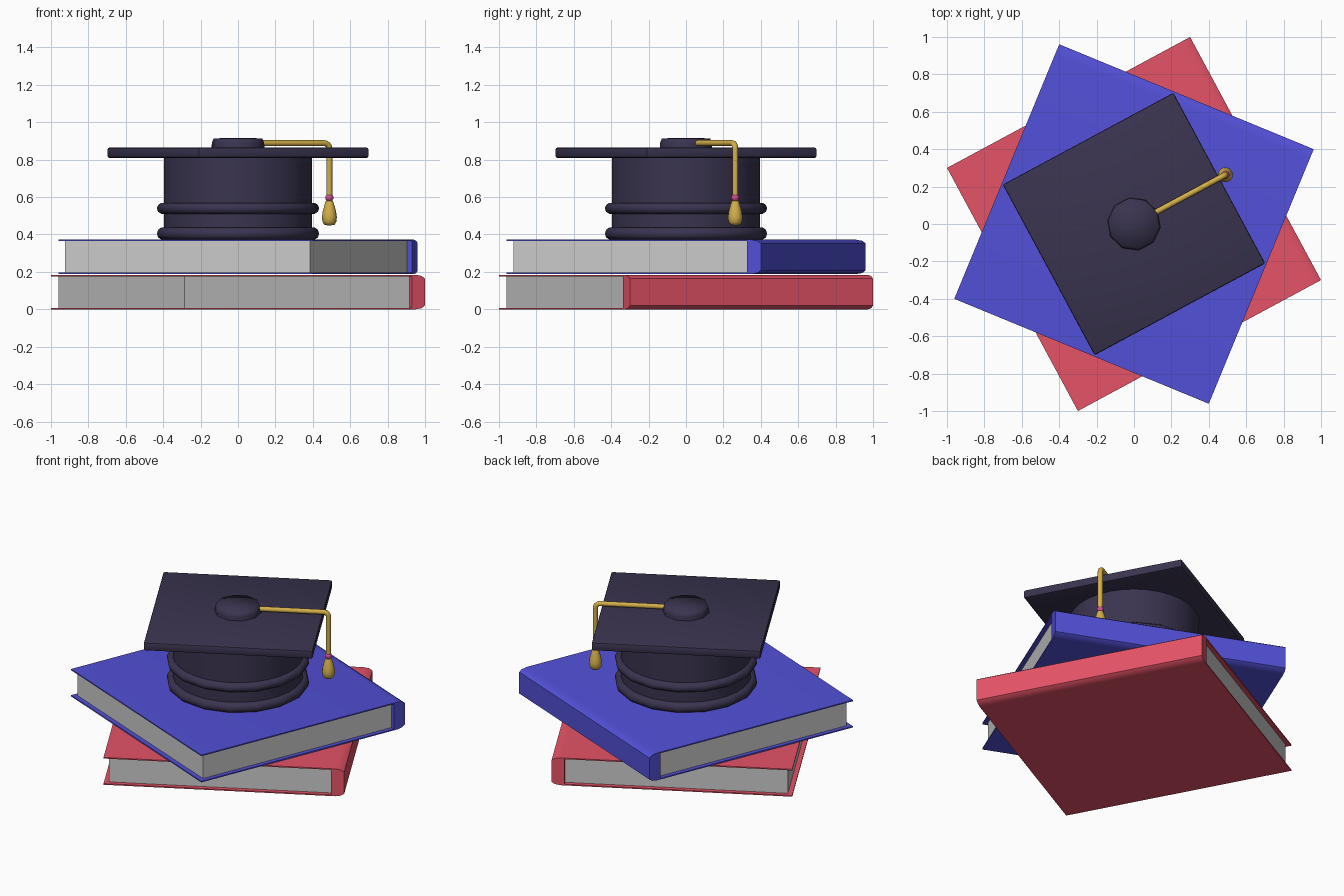
import bpy, bmesh, math
from mathutils import Matrix, Vector

if "Cube" in bpy.data.objects:
    bpy.data.objects.remove(bpy.data.objects["Cube"])

TURN = math.radians(28.3)


def material(name, rgb):
    m = bpy.data.materials.new(name)
    m.diffuse_color = (*rgb, 1)
    m.use_nodes = True
    m.node_tree.nodes["Principled BSDF"].inputs["Base Color"].default_value = m.diffuse_color
    return m


RED = material("red_cover", (0.78, 0.085, 0.135))
BLUE = material("blue_cover", (0.085, 0.08, 0.68))
DARK = material("cap_cloth", (0.042, 0.034, 0.078))
GOLD = material("gold_cord", (0.65, 0.43, 0.07))
PINK = material("pink_bead", (0.68, 0.08, 0.30))


def finish(bm, name, mat=None, angle=40, turn=TURN):
    """Turn the bmesh about z and make it a shaded object."""
    bm.transform(Matrix.Rotation(turn, 4, 'Z'))
    bmesh.ops.recalc_face_normals(bm, faces=bm.faces)
    me = bpy.data.meshes.new(name)
    bm.to_mesh(me)
    bm.free()
    ob = bpy.data.objects.new(name, me)
    bpy.context.collection.objects.link(ob)
    if mat:
        me.materials.append(mat)
    bpy.ops.object.select_all(action='DESELECT')
    bpy.context.view_layer.objects.active = ob
    ob.select_set(True)
    bpy.ops.object.shade_smooth_by_angle(angle=math.radians(angle))
    return ob


def box(x0, x1, y, z0, z1):
    bm = bmesh.new()
    bmesh.ops.create_cube(bm, size=1, matrix=Matrix.LocRotScale(
        Vector(((x0 + x1) / 2, 0, (z0 + z1) / 2)), None, (x1 - x0, 2 * y, z1 - z0)))
    return bm


def lathe(profile, sides, x=0):
    """Spin (radius, z) points around a vertical axis at x; radius 0 gives a pole."""
    bm = bmesh.new()
    vs = [bm.verts.new((x + r, 0, z)) for r, z in profile]
    edges = [bm.edges.new(p) for p in zip(vs, vs[1:])]
    bmesh.ops.spin(bm, geom=vs + edges, cent=(x, 0, 0), axis=(0, 0, 1),
                   angle=2 * math.pi, steps=sides, use_merge=True)
    bmesh.ops.remove_doubles(bm, verts=bm.verts, dist=1e-5)
    return bm


def book(name, mat, z, h, half, turn):
    t = 0.008
    # C-shaped cover with a rounded spine, extruded along the spine
    profile = [(-half, 0), (half - .055, 0), (half - .02, .006), (half, .02),
               (half, h - .02), (half - .02, h - .006), (half - .055, h), (-half, h),
               (-half, h - t), (half - .08, h - t), (half - .08, t), (-half, t)]
    bm = bmesh.new()
    face = bm.faces.new([bm.verts.new((x, -half, z + c)) for x, c in profile])
    new = bmesh.ops.extrude_face_region(bm, geom=[face], use_keep_orig=True)["geom"]
    bmesh.ops.translate(bm, vec=(0, 2 * half, 0),
                        verts=[v for v in new if isinstance(v, bmesh.types.BMVert)])
    finish(bm, name + "_cover", mat, 50, turn)
    # Page block
    finish(box(-half + .03, half - .078, half - .028, z + t, z + h - t),
           name + "_pages", None, 30, turn)


book("lower_book", RED, 0.0, 0.184, 0.738, TURN)
book("upper_book", BLUE, 0.188, 0.184, 0.736, math.radians(67.6))

# Cap crown
finish(lathe([(0, .372), (.397, .372), (.397, .815), (0, .815)], 32), "cap_crown", DARK)

# Rolled bands around the crown
for name, zc, rz in (("upper_band", .54, .031), ("lower_band", .405, .034)):
    ring = [(.402 + .034 * math.cos(a), zc + rz * math.sin(a))
            for a in (2 * math.pi * i / 10 for i in range(11))]
    finish(lathe(ring, 16), name, DARK, 60)

# Mortar board with softened edges
bm = box(-.518, .518, .518, .81, .864)
bmesh.ops.bevel(bm, geom=list(bm.edges), offset=.01, segments=2, profile=.5, affect='EDGES')
finish(bm, "mortar_board", DARK)

# Button on top
finish(lathe([(0, .86), (.143, .86), (.141, .89), (.131, .914), (0, .916)], 10),
       "cap_button", DARK, 80)

# Tassel cord: along the board, round the bend and down
X, Z, R, B = .555, .888, .016, .03
path = [(.10, Z, 0)]
path += [(X - B + B * math.sin(a), Z - B + B * math.cos(a), a)
         for a in (math.pi / 2 * i / 5 for i in range(6))]
path.append((X, .60, math.pi / 2))
bm = bmesh.new()
rings = []
for x, z, a in path:
    rings.append([bm.verts.new((x + R * math.sin(a) * math.cos(b), R * math.sin(b),
                                z + R * math.cos(a) * math.cos(b)))
                  for b in (2 * math.pi * i / 10 for i in range(10))])
for p, q in zip(rings, rings[1:]):
    for i in range(10):
        j = (i + 1) % 10
        bm.faces.new((p[i], p[j], q[j], q[i]))
bm.faces.new(rings[0])
bm.faces.new(rings[-1])
finish(bm, "tassel_cord", GOLD)

# Bead and tassel bulb
bead = [(.022 * math.sin(a), .597 + .02 * math.cos(a))
        for a in (math.pi * i / 8 for i in range(9))]
finish(lathe(bead, 12, X), "tassel_bead", PINK, 60)
finish(lathe([(0, .583), (.019, .58), (.027, .555), (.036, .52), (.040, .492),
              (.037, .468), (.027, .452), (0, .447)], 14, X), "tassel_bulb", GOLD, 60)
